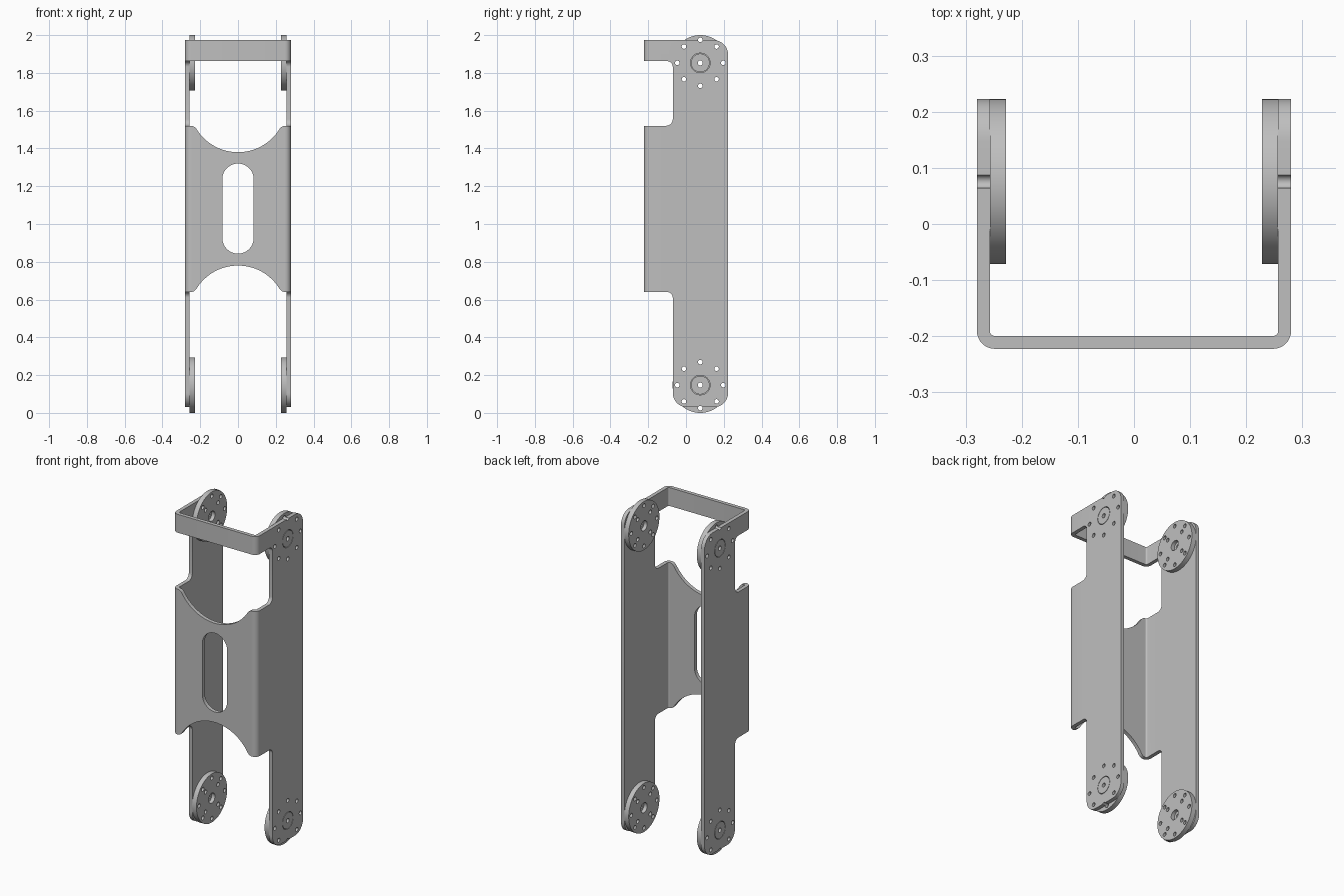
import bpy, bmesh
from math import sin, cos, pi, atan2
from mathutils import Matrix, Vector

if "Cube" in bpy.data.objects:
    bpy.data.objects.remove(bpy.data.objects["Cube"], do_unlink=True)

WALL_IN, WALL_OUT, FRONT = 0.257, 0.28, -0.2225
HUB_Y, HUB_ZS, HUB_R = 0.0755, (0.147, 1.853), 0.147
MID_Z = 1.08

metal = bpy.data.materials.new("brushed grey metal")
metal.use_nodes = True
grey = (0.52, 0.52, 0.52, 1)
metal.diffuse_color = grey
metal.node_tree.nodes["Principled BSDF"].inputs["Base Color"].default_value = grey


def finish(name, bm):
    bmesh.ops.recalc_face_normals(bm, faces=bm.faces)
    mesh = bpy.data.meshes.new(name)
    bm.to_mesh(mesh)
    bm.free()
    mesh.materials.append(metal)
    obj = bpy.data.objects.new(name, mesh)
    bpy.context.collection.objects.link(obj)
    return obj


def rounded(corners, steps=8):
    """Right-angled outline; a third number rounds that corner."""
    pts = []
    for i, c in enumerate(corners):
        p = Vector(c[:2])
        if len(c) == 2:
            pts.append(p)
            continue
        u = (Vector(corners[i - 1][:2]) - p).normalized()
        v = (Vector(corners[(i + 1) % len(corners)][:2]) - p).normalized()
        centre = p + c[2] * (u + v)
        for k in range(steps + 1):
            a = k / steps * pi / 2
            pts.append(centre - c[2] * (v * cos(a) + u * sin(a)))
    return pts


def prism(name, pts, axis, lo, hi):
    """Extrude a 2D outline along x, y or z."""
    bm = bmesh.new()

    def place(p, t):
        co = [p[0], p[1]]
        co.insert("xyz".index(axis), t)
        return bm.verts.new(co)

    a = [place(p, lo) for p in pts]
    b = [place(p, hi) for p in pts]
    bm.faces.new(a)
    bm.faces.new(b)
    for i in range(len(a)):
        bm.faces.new((a[i - 1], a[i], b[i], b[i - 1]))
    return finish(name, bm)


def drills(holes):
    """Cylinders through the whole width, as (y, z, radius)."""
    bm = bmesh.new()
    for y, z, r in holes:
        bmesh.ops.create_cone(bm, cap_ends=True, segments=24, radius1=r, radius2=r, depth=1,
                              matrix=Matrix.Translation((0, y, z)) @ Matrix.Rotation(pi / 2, 4, "Y"))
    return finish("drill_cutter", bm)


def ring(z, radius, count, offset=0):
    return [(HUB_Y + radius * cos(offset + 2 * pi * k / count),
             z + radius * sin(offset + 2 * pi * k / count), 0.012) for k in range(count)]


def cut(obj, cutter, operation="DIFFERENCE"):
    cutter.hide_render = True
    mod = obj.modifiers.new("cut", "BOOLEAN")
    mod.operation, mod.object, mod.solver = operation, cutter, "EXACT"
    bpy.context.view_layer.objects.active = obj
    bpy.ops.object.modifier_apply(modifier=mod.name)
    bpy.data.objects.remove(cutter, do_unlink=True)


def smooth(obj):
    bpy.ops.object.select_all(action="DESELECT")
    obj.select_set(True)
    bpy.context.view_layer.objects.active = obj
    bpy.ops.object.shade_smooth_by_angle(angle=pi / 6)


# Folded sheet: a U-shaped channel with rounded bends
inner_y = FRONT + 0.023
bracket = prism("folded_bracket", rounded([
    (-WALL_OUT, 0.3), (-WALL_OUT, FRONT, 0.032), (WALL_OUT, FRONT, 0.032), (WALL_OUT, 0.3),
    (WALL_IN, 0.3), (WALL_IN, inner_y, 0.009), (-WALL_IN, inner_y, 0.009), (-WALL_IN, 0.3)]),
    "z", -0.1, 2.1)

# Side outline: long arms, middle panel and top strap
cut(bracket, prism("side_outline", rounded([
    (-0.3, 1.973), (0.2225, 1.973, 0.075), (0.2225, 0.03, 0.075), (-0.07, 0.03, 0.075),
    (-0.07, 0.64, 0.03), (-0.3, 0.64), (-0.3, 1.52), (-0.07, 1.52, 0.035),
    (-0.07, 1.862, 0.03), (-0.3, 1.862)]), "x", -0.5, 0.5), "INTERSECT")

# Curved scoops in the top and bottom edges of the middle panel
scoop_r, lip_r, lip_x = 0.258, 0.035, 0.25
scoop_z, lip_z = 0.30 + scoop_r, 0.44 - lip_r
reach = atan2(lip_x, scoop_z - lip_z)
half = [(scoop_r * sin(reach * k / 20), scoop_z - scoop_r * cos(reach * k / 20)) for k in range(21)]
half += [(lip_x - lip_r * sin(reach * (1 - k / 8)), lip_z + lip_r * cos(reach * (1 - k / 8)))
         for k in range(1, 9)]
half.append((lip_x, 0.5))
scoop = half + [(-x, z) for x, z in reversed(half[1:])]
for side in (1, -1):
    cut(bracket, prism("scoop_cutter", [(x, MID_Z + side * z) for x, z in scoop], "y", -0.3, -0.15))

# Long slot in the middle panel
cut(bracket, prism("slot_cutter", rounded([
    (-0.083, 0.843, 0.0829), (0.083, 0.843, 0.0829),
    (0.083, 1.32, 0.0829), (-0.083, 1.32, 0.0829)], 12), "y", -0.3, -0.15))

# Hub openings and screw holes in both arms
holes = []
for z in HUB_ZS:
    holes += ring(z, 0.122, 8) + [(HUB_Y, z, 0.052)]
cut(bracket, drills(holes))
smooth(bracket)

# Round joint discs with a boss filling the hub opening
profile = [(0.013, WALL_OUT), (0.049, WALL_OUT), (0.049, WALL_IN), (HUB_R, WALL_IN),
           (HUB_R, 0.228), (0.03, 0.228), (0.03, 0.25), (0.013, 0.25)]
SEGS = 64
for level, z in zip(("lower", "upper"), HUB_ZS):
    for side, label in ((1, "left"), (-1, "right")):
        bm = bmesh.new()
        loops = [[bm.verts.new((side * x, HUB_Y + r * cos(2 * pi * k / SEGS), z + r * sin(2 * pi * k / SEGS)))
                  for k in range(SEGS)] for r, x in profile]
        for i in range(len(loops)):
            a, b = loops[i - 1], loops[i]
            for k in range(SEGS):
                bm.faces.new((a[k - 1], a[k], b[k], b[k - 1]))
        disc = finish(f"{level}_{label}_joint_disc", bm)
        cut(disc, drills(ring(z, 0.122, 8) + ring(z, 0.085, 4, pi / 4)))
        smooth(disc)
